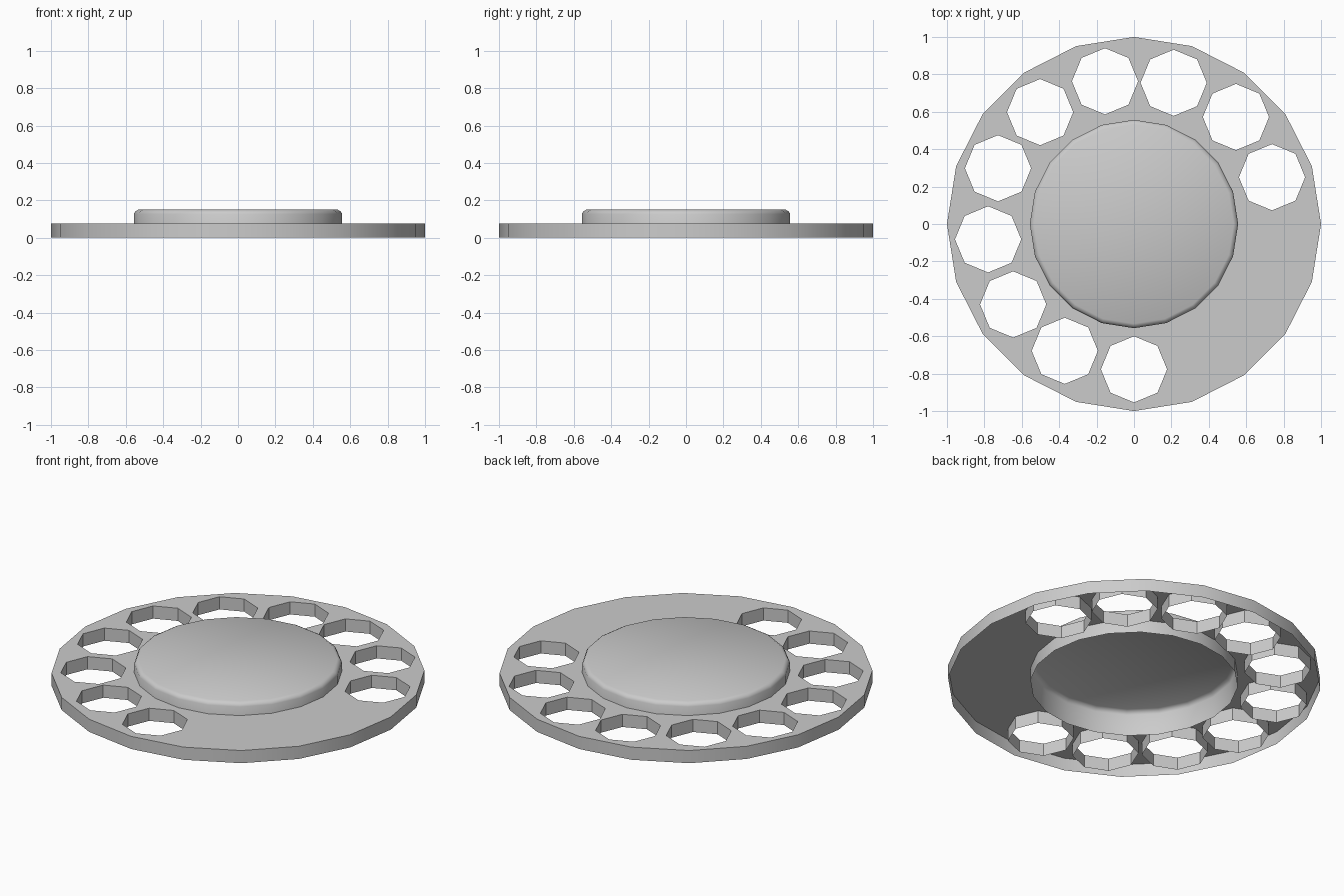
import bpy, bmesh, math

if "Cube" in bpy.data.objects:
    bpy.data.objects.remove(bpy.data.objects["Cube"])

PLATE_TOP = 0.075
CAP_R = 0.557


def ring(bm, r, z, n, cx=0.0, cy=0.0):
    return [bm.verts.new((cx + r * math.cos(2 * math.pi * i / n),
                          cy + r * math.sin(2 * math.pi * i / n), z)) for i in range(n)]


def bridge(bm, low, high, inward=False):
    n = len(low)
    for i in range(n):
        j = (i + 1) % n
        quad = [low[i], low[j], high[j], high[i]]
        bm.faces.new(quad[::-1] if inward else quad)


def loop_edges(bm, verts):
    return [bm.edges.new((verts[i - 1], verts[i])) for i in range(len(verts))]


def finish(bm, name, angle):
    mesh = bpy.data.meshes.new(name)
    bm.to_mesh(mesh)
    bm.free()
    ob = bpy.data.objects.new(name, mesh)
    bpy.context.collection.objects.link(ob)
    bpy.ops.object.select_all(action='DESELECT')
    bpy.context.view_layer.objects.active = ob
    ob.select_set(True)
    bpy.ops.object.shade_smooth_by_angle(angle=math.radians(angle))
    return ob


# Finger plate: open-bottomed shell with ten octagonal finger holes
holes = [(0, -.777), (-.37, -.678), (-.646, -.43), (-.78, -.082), (-.727, .298),
         (-.502, .598), (-.155, .763), (.212, .755), (.545, .572), (.738, .25)]
bm = bmesh.new()
outer = ring(bm, 1.0, PLATE_TOP, 20)
inner = ring(bm, CAP_R, PLATE_TOP, 20)
hole_tops = [ring(bm, 0.177, PLATE_TOP, 8, x, y) for x, y in holes]
edges = []
for loop in [outer, inner] + hole_tops:
    edges += loop_edges(bm, loop)
bmesh.ops.triangle_fill(bm, edges=edges, use_beauty=True, normal=(0, 0, 1))
for f in bm.faces:
    f.normal_update()
    if f.normal.z < 0:
        f.normal_flip()

# Outer rim and hole walls
bridge(bm, ring(bm, 1.0, 0, 20), outer)
for (x, y), top in zip(holes, hole_tops):
    bridge(bm, ring(bm, 0.177, 0, 8, x, y), top, inward=True)
finish(bm, "finger_plate", 30)

# Raised centre cap with bevelled rim, open underneath
bm = bmesh.new()
rings = [ring(bm, r, z, 20) for r, z in
         [(CAP_R, 0), (CAP_R, 0.127), (0.549, 0.141), (0.533, 0.15)]]
for a, b in zip(rings, rings[1:]):
    bridge(bm, a, b)
bm.faces.new(rings[-1])
finish(bm, "centre_cap", 50)
